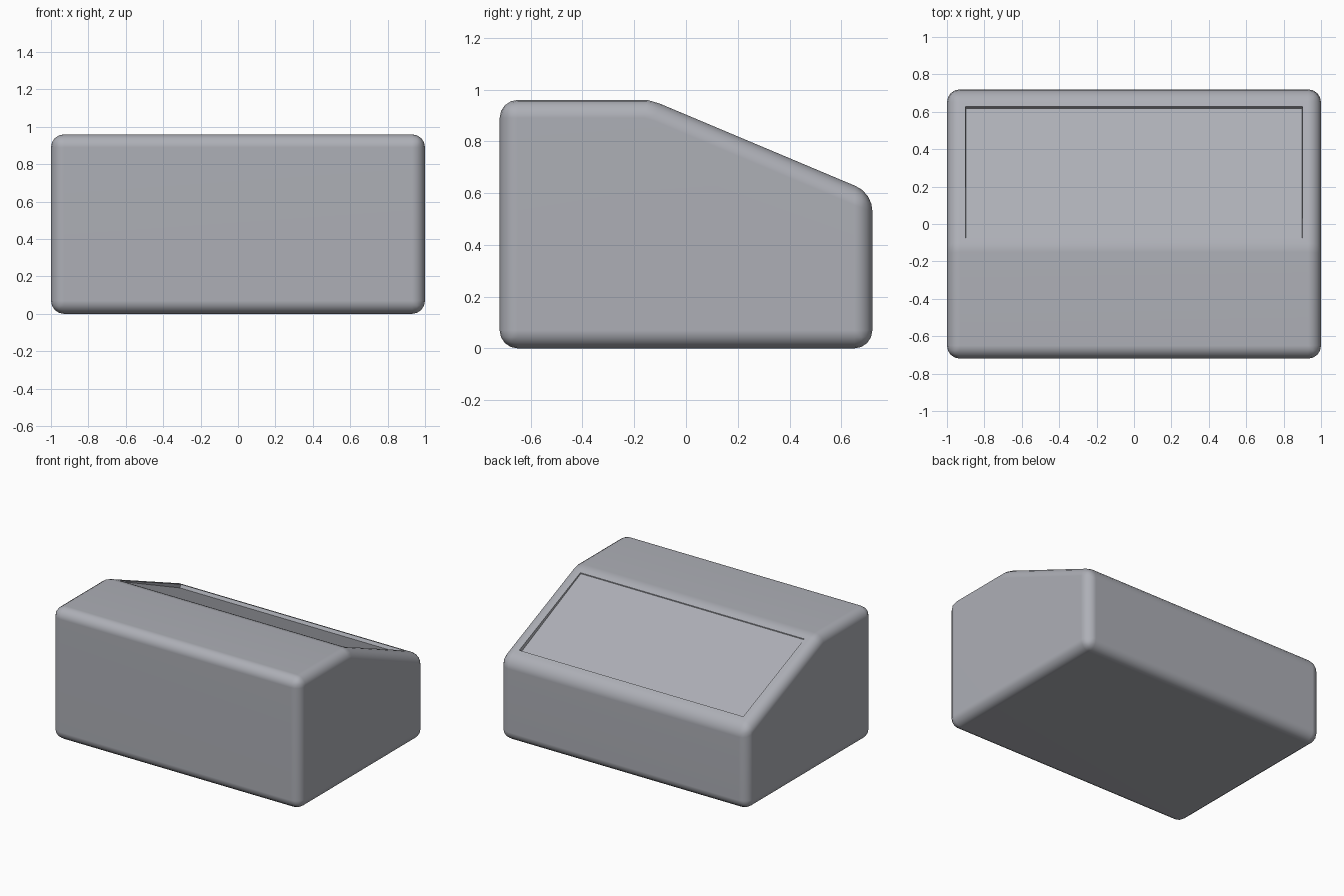
import bpy
import bmesh
from mathutils import Vector

cube = bpy.data.objects.get("Cube")
if cube:
    bpy.data.objects.remove(cube, do_unlink=True)

# One painted-metal colour
grey = bpy.data.materials.new("cool grey")
grey.use_nodes = True
colour = (0.42, 0.43, 0.47, 1)
grey.diffuse_color = colour
grey.node_tree.nodes["Principled BSDF"].inputs["Base Color"].default_value = colour

# Side profile (y, z), with a softened crease where the slope begins
profile = [(-0.72, 0), (0.72, 0), (0.72, 0.60), (-0.10, 0.945),
           (-0.15, 0.96), (-0.72, 0.96)]
crease_y = (-0.10, -0.15)

bm = bmesh.new()
base = bm.faces.new([bm.verts.new((-1, y, z)) for y, z in profile])
extrusion = bmesh.ops.extrude_face_region(bm, geom=[base])["geom"]
bmesh.ops.translate(bm, vec=(2, 0, 0),
                    verts=[g for g in extrusion if isinstance(g, bmesh.types.BMVert)])
bmesh.ops.recalc_face_normals(bm, faces=bm.faces)


def is_crease(edge):
    a, b = (v.co for v in edge.verts)
    return abs(a.x - b.x) > 1 and any(abs(a.y - y) < 0.001 for y in crease_y)


# Rounded outer edges
bmesh.ops.bevel(bm, geom=[e for e in bm.edges if not is_crease(e)],
                offset=0.07, offset_type='OFFSET', segments=4, profile=0.5,
                affect='EDGES', clamp_overlap=False)

# Sunken panel in the sloping face, deeper towards its lower edge
bm.normal_update()
slope = max((f for f in bm.faces if f.normal.y > 0.2 and f.normal.z > 0.5),
            key=lambda f: f.calc_area())
normal = Vector(slope.normal)
bmesh.ops.inset_individual(bm, faces=[slope], thickness=0.04, depth=0)
bmesh.ops.inset_individual(bm, faces=[slope], thickness=0.004, depth=0)
for v in slope.verts:
    v.co -= normal * (0.025 if v.co.y > 0.3 else 0.006)

mesh = bpy.data.meshes.new("console_body")
bm.to_mesh(mesh)
bm.free()
mesh.materials.append(grey)
body = bpy.data.objects.new("console_body", mesh)
bpy.context.collection.objects.link(body)

# Smooth rounded edges, flat large faces
bpy.ops.object.select_all(action='DESELECT')
body.select_set(True)
bpy.context.view_layer.objects.active = body
bpy.ops.object.shade_smooth_by_angle(angle=0.6)
weighted = body.modifiers.new("flat_faces", 'WEIGHTED_NORMAL')
weighted.keep_sharp = True
